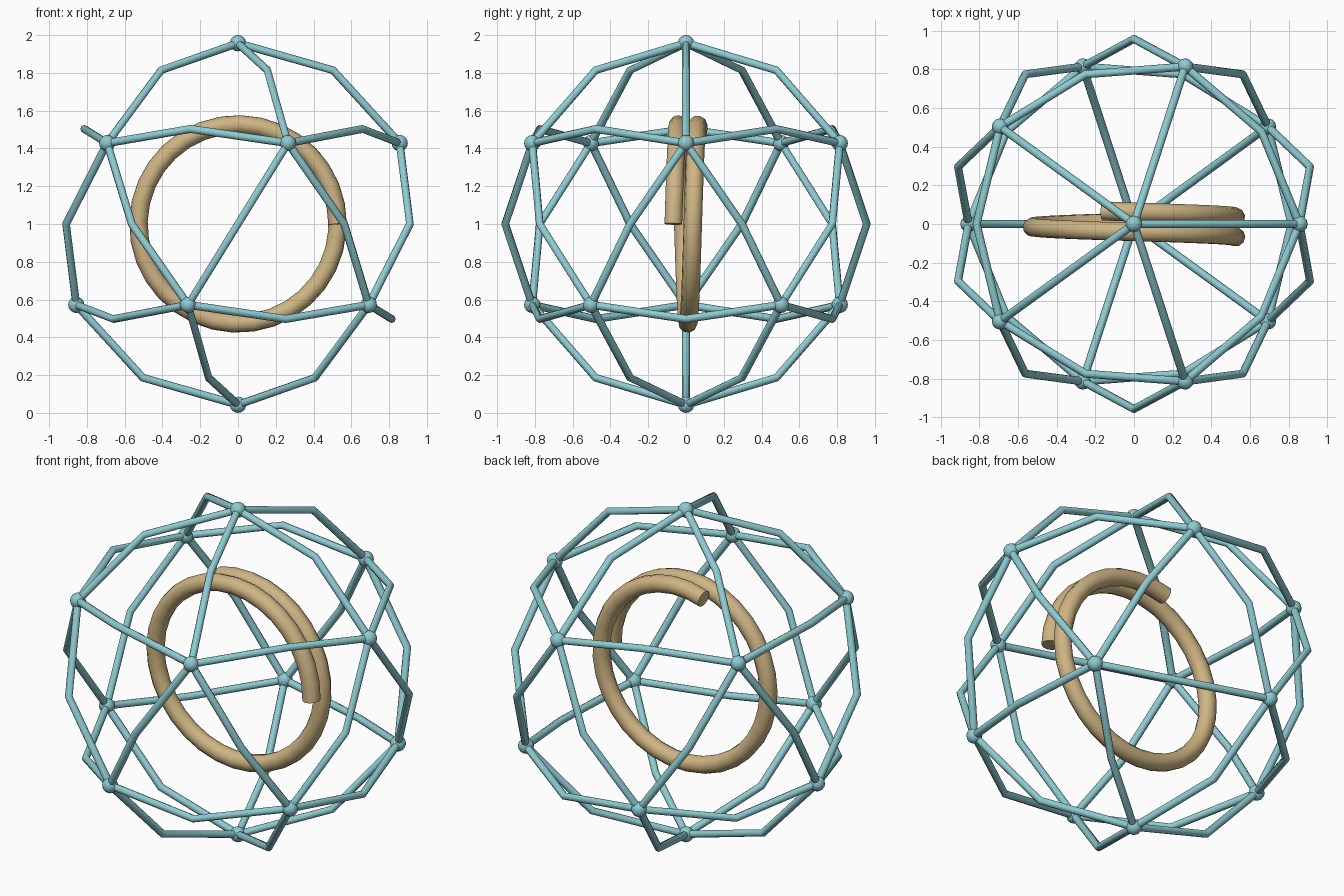
import bpy, math
from mathutils import Vector

if "Cube" in bpy.data.objects:
    bpy.data.objects.remove(bpy.data.objects["Cube"], do_unlink=True)

CENTRE = Vector((0, 0, 1))
RADIUS = 0.957        # sphere on which joints and strut bends lie
JOINT_RADIUS = 0.043
STRUT_RADIUS = 0.021


def make_material(name, rgb):
    mat = bpy.data.materials.new(name)
    mat.use_nodes = True
    mat.diffuse_color = (*rgb, 1)
    mat.node_tree.nodes["Principled BSDF"].inputs["Base Color"].default_value = (*rgb, 1)
    return mat


def make_tube(name, paths, radius, resolution, mat):
    """Sweep a round section along each path and turn the result into a mesh."""
    curve = bpy.data.curves.new(name, "CURVE")
    curve.dimensions = "3D"
    curve.bevel_depth = radius
    curve.bevel_resolution = resolution
    curve.use_fill_caps = True
    for path in paths:
        spline = curve.splines.new("POLY")
        spline.points.add(len(path) - 1)
        for point, co in zip(spline.points, path):
            point.co = (*co, 1)
    obj = bpy.data.objects.new(name, curve)
    bpy.context.collection.objects.link(obj)
    bpy.ops.object.select_all(action="DESELECT")
    obj.select_set(True)
    bpy.context.view_layer.objects.active = obj
    bpy.ops.object.convert(target="MESH")
    obj = bpy.context.object
    obj.data.materials.clear()
    obj.data.materials.append(mat)
    bpy.ops.object.shade_smooth_by_angle(angle=math.radians(50))
    return obj


teal = make_material("pale teal", (0.27, 0.60, 0.64))
tan = make_material("warm tan", (0.62, 0.46, 0.23))

# Joint directions: two poles and two staggered rings of five
ring_z = 1 / math.sqrt(5)
ring_r = 2 * ring_z
directions = [Vector((0, 0, 1)), Vector((0, 0, -1))]
for i in range(5):
    a = math.tau * i / 5
    joint = Vector((ring_r * math.cos(a), ring_r * math.sin(a), ring_z))
    directions += [joint, -joint]

# Joints
for i, d in enumerate(directions):
    bpy.ops.mesh.primitive_uv_sphere_add(segments=12, ring_count=8, radius=JOINT_RADIUS,
                                         location=CENTRE + d * RADIUS)
    ball = bpy.context.object
    ball.name = f"joint_{i + 1}"
    ball.data.materials.append(teal)
    bpy.ops.object.shade_smooth()

# Struts: neighbouring joints linked through a midpoint pushed out to the sphere
struts = []
for i, a in enumerate(directions):
    for b in directions[i + 1:]:
        if a.dot(b) > 0.4:
            middle = (a + b).normalized()
            struts.append([CENTRE + d * RADIUS for d in (a, middle, b)])
make_tube("cage_struts", struts, STRUT_RADIUS, 2, teal)

# Coil: a little over one turn, drifting from front to back
TURNS, STEPS, COIL_RADIUS, DRIFT = 1.3, 42, 0.527, 0.067
coil = []
for i in range(STEPS + 1):
    t = i / STEPS
    a = math.tau * TURNS * t
    coil.append(CENTRE + Vector((COIL_RADIUS * math.cos(a), DRIFT * (2 * t - 1),
                                 COIL_RADIUS * math.sin(a))))
make_tube("inner_coil", [coil], 0.049, 3, tan)
